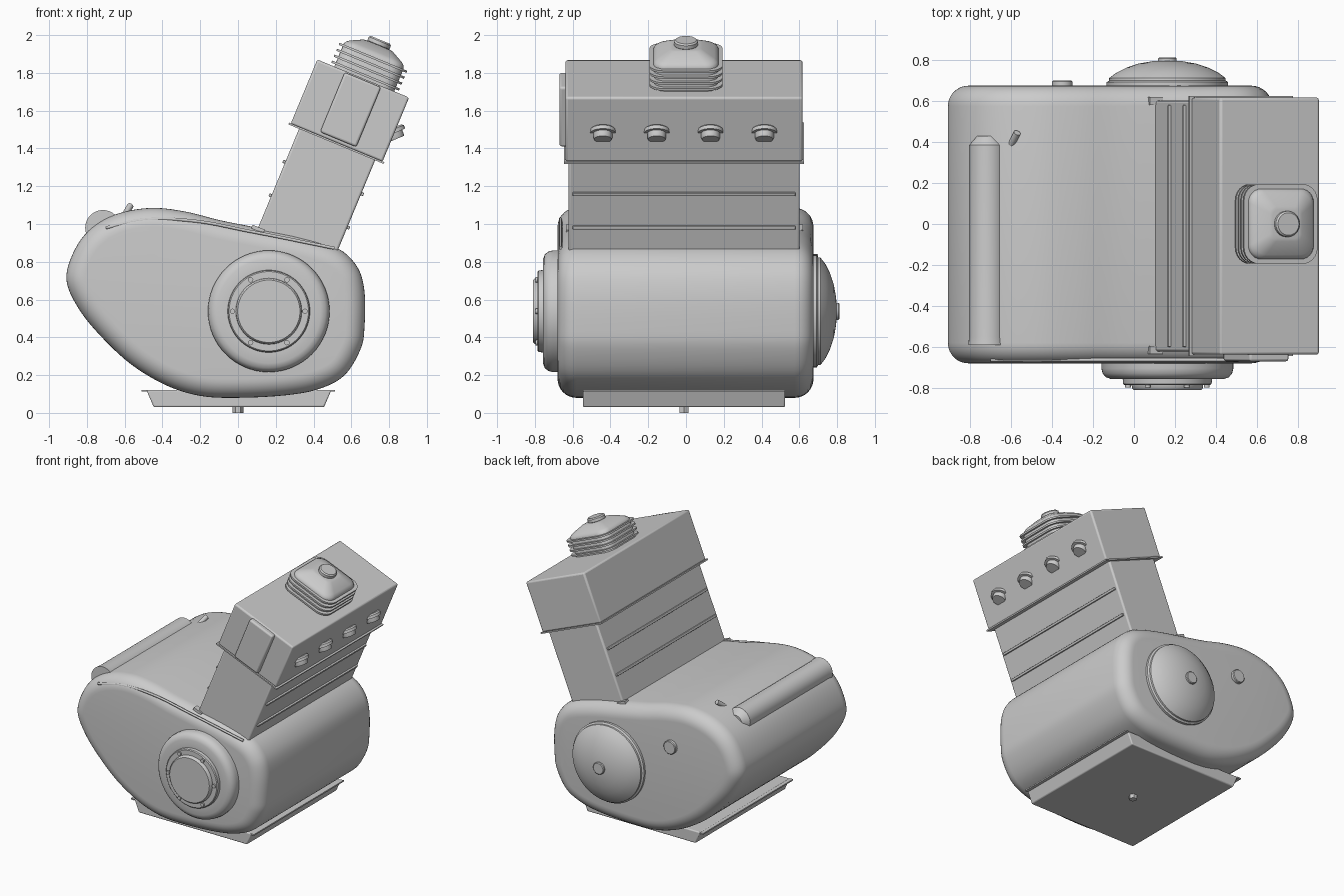
import bpy, bmesh, math
from math import sin, cos, pi
from mathutils import Matrix, Vector

cube = bpy.data.objects.get("Cube")
if cube:
    bpy.data.objects.remove(cube, do_unlink=True)

grey = bpy.data.materials.new("cast_grey")
grey.use_nodes = True
grey.diffuse_color = (0.6, 0.6, 0.6, 1)
grey.node_tree.nodes["Principled BSDF"].inputs["Base Color"].default_value = (0.6, 0.6, 0.6, 1)

TILT = Matrix.Rotation(math.radians(22.5), 4, 'Y')   # frame of the leaning cylinder bank
FRONT = Matrix.Rotation(pi / 2, 4, 'X')              # local z points to -y
BACK = Matrix.Rotation(-pi / 2, 4, 'X')              # local z points to +y
parts = []


def finish(name, bm, matrix=None, bevel=0):
    bmesh.ops.recalc_face_normals(bm, faces=bm.faces)
    mesh = bpy.data.meshes.new(name)
    bm.to_mesh(mesh)
    bm.free()
    if matrix:
        mesh.transform(matrix)
    mesh.materials.append(grey)
    ob = bpy.data.objects.new(name, mesh)
    bpy.context.collection.objects.link(ob)
    if bevel:
        mod = ob.modifiers.new("bevel", 'BEVEL')
        mod.width, mod.segments = bevel, 3
    parts.append(ob)
    return ob


def loft(name, rings, matrix=None):
    """Skin closed rings of points and cap both ends."""
    bm = bmesh.new()
    loops = [[bm.verts.new(p) for p in ring] for ring in rings]
    n = len(loops[0])
    for a, b in zip(loops, loops[1:]):
        for i in range(n):
            j = (i + 1) % n
            bm.faces.new((a[i], a[j], b[j], b[i]))
    bm.faces.new(loops[0])
    bm.faces.new(loops[-1])
    return finish(name, bm, matrix)


def box(name, x, y, z, matrix=None, bevel=0):
    bm = bmesh.new()
    bmesh.ops.create_cube(bm, size=1)
    for v in bm.verts:
        v.co = [lo + (c + 0.5) * (hi - lo) for c, (lo, hi) in zip(v.co, (x, y, z))]
    return finish(name, bm, matrix, bevel)


def turned(name, profile, place, sides=48):
    """Solid of revolution from (radius, height) pairs."""
    rings = [[(r * cos(2 * pi * i / sides), r * sin(2 * pi * i / sides), h)
              for i in range(sides)] for r, h in profile]
    return loft(name, rings, place)


def rounded_square(half, z, cx):
    pts = []
    r = half * 0.4
    for k, (sx, sy) in enumerate(((1, 1), (-1, 1), (-1, -1), (1, -1))):
        for s in range(7):
            a = (k + s / 6) * pi / 2
            pts.append((cx + sx * (half - r) + r * cos(a), sy * (half - r) + r * sin(a), z))
    return pts


def closed_curve(pts, steps):
    out = []
    n = len(pts)
    for i in range(n):
        p0, p1, p2, p3 = (Vector(pts[(i + k) % n]) for k in (-1, 0, 1, 2))
        for s in range(steps):
            t = s / steps
            out.append(0.5 * (2 * p1 + (p2 - p0) * t + (2 * p0 - 5 * p1 + 4 * p2 - p3) * t ** 2
                              + (3 * p1 - p0 - 3 * p2 + p3) * t ** 3))
    return out


# Crankcase: egg-shaped outline with rounded front and back rims
outline = closed_curve([
    (0.67, 0.46), (0.65, 0.34), (0.565, 0.2), (0.43, 0.127), (0.25, 0.093), (0, 0.08),
    (-0.2, 0.09), (-0.385, 0.148), (-0.57, 0.26), (-0.73, 0.41), (-0.845, 0.554),
    (-0.908, 0.7), (-0.876, 0.84), (-0.79, 0.966), (-0.65, 1.05), (-0.464, 1.085),
    (-0.28, 1.066), (-0.095, 1.02), (0.105, 0.98), (0.33, 0.935), (0.53, 0.87),
    (0.633, 0.77), (0.67, 0.64)], 5)
inward = []
for i, p in enumerate(outline):
    d = (outline[(i + 1) % len(outline)] - outline[i - 1]).normalized()
    inward.append(Vector((d.y, -d.x)))
if inward[0].x > 0:
    inward = [-v for v in inward]
RIM = 0.1
rings = []
for end, sign in ((-0.68, 1), (0.675, -1)):
    half = []
    for k in range(9):
        a = k / 8 * pi / 2
        inset, y = RIM * (1 - sin(a)), end + sign * RIM * (1 - cos(a))
        half.append([(p.x + n.x * inset, y, p.y + n.y * inset) for p, n in zip(outline, inward)])
    rings += half if sign > 0 else half[::-1]
loft("crankcase", rings)

# Seam bead along the front shoulder
curve = bpy.data.curves.new("shoulder_seam", 'CURVE')
curve.dimensions = '3D'
curve.bevel_depth = 0.009
curve.bevel_resolution = 1
spline = curve.splines.new('BEZIER')
path = [(-0.7, 0.98), (-0.5, 1.022), (-0.25, 1.018), (0.06, 0.962), (0.51, 0.872)]
spline.bezier_points.add(len(path) - 1)
for bp, (x, z) in zip(spline.bezier_points, path):
    bp.co = (x, -0.664, z)
    bp.handle_left_type = bp.handle_right_type = 'AUTO'
curve.materials.append(grey)
bpy.context.collection.objects.link(bpy.data.objects.new("shoulder_seam", curve))

# Front clutch cover with bolt circle
hub = Vector((0.163, 0, 0.538))
front = Matrix.Translation(hub) @ FRONT
turned("clutch_cover", [(0.322, 0.64), (0.322, 0.705), (0.316, 0.73), (0.3, 0.748), (0.275, 0.757),
                        (0.218, 0.757), (0.216, 0.78), (0.21, 0.786), (0.175, 0.786),
                        (0.172, 0.803), (0.165, 0.81)], front, 64)
for i in range(6):
    a = i * pi / 3
    spot = Matrix.Translation(hub + Vector((0.192 * cos(a), 0, 0.192 * sin(a))))
    turned(f"cover_bolt_{i + 1}", [(0.014, 0.77), (0.014, 0.797)], spot @ FRONT, 12)

# Back dome, its centre knob and the small plug beside it
back = Matrix.Translation(hub) @ BACK
turned("rear_dome", [(0.297, 0.64), (0.297, 0.692), (0.285, 0.7), (0.284, 0.712), (0.25, 0.738),
                     (0.2, 0.763), (0.14, 0.783), (0.07, 0.795), (0.02, 0.798)], back, 64)
turned("rear_knob", [(0.045, 0.77), (0.045, 0.808), (0.04, 0.813)], back, 24)
turned("rear_plug", [(0.05, 0.66), (0.05, 0.695), (0.045, 0.7)],
       Matrix.Translation((-0.35, 0, 0.79)) @ BACK, 24)

# Breather tube and pin on the upper left shoulder
turned("breather_tube", [(0.094, -0.59), (0.09, -0.55), (0.09, 0.385), (0.05, 0.43)],
       Matrix.Translation((-0.715, 0, 0.98)) @ BACK, 32)
lean = Vector((0.03, 0.06, 0.05)).to_track_quat('Z', 'Y').to_matrix().to_4x4()
turned("shoulder_pin", [(0.017, -0.03), (0.017, 0.07)],
       Matrix.Translation((-0.595, 0.395, 1.055)) @ lean, 16)

# Leaning cylinder bank with ribs, foot tabs and head
box("cylinder_block", (-0.277, 0.159), (-0.622, 0.602), (0.8, 1.53), TILT, 0.012)
for level, v in (("lower", 1.13), ("upper", 1.322)):
    for side, u in (("left", 0.159), ("right", -0.277)):
        box(f"{level}_{side}_rib", (u - 0.013, u + 0.013), (-0.6, 0.58),
            (v - 0.009, v + 0.009), TILT, 0.004)
for side, y in (("front", -0.615), ("back", 0.6)):
    box(f"{side}_foot_tab", (-0.31, -0.24), (y - 0.02, y + 0.02), (0.93, 0.95), TILT)
box("cylinder_head", (-0.328, 0.198), (-0.638, 0.617), (1.52, 1.889), TILT, 0.012)
box("head_gasket_lip", (-0.338, 0.208), (-0.645, 0.624), (1.513, 1.523), TILT)
box("head_side_plate", (-0.168, 0.04), (-0.67, -0.62), (1.54, 1.882), TILT, 0.012)

# Hooded ports on the outer head face
for i in range(4):
    place = Matrix.Translation((0.818, -0.44 + 0.285 * i, 1.49)) @ Matrix.Rotation(-0.4, 4, 'Y')
    turned(f"port_{i + 1}", [(0.046, -0.045), (0.05, -0.035), (0.05, 0.01)], place, 24)
    turned(f"port_hood_{i + 1}", [(0.068, -0.012), (0.068, 0.008), (0.058, 0.016)], place, 24)

# Finned filler housing on top of the head
U = -0.059
loft("filler_housing", [rounded_square(h, v, U) for h, v in (
    (0.172, 1.87), (0.172, 2.02), (0.165, 2.035), (0.15, 2.047), (0.085, 2.08), (0.07, 2.083))], TILT)
for i in range(4):
    v = 1.908 + 0.034 * i
    loft(f"filler_fin_{i + 1}", [rounded_square(0.194, v + d, U) for d in (-0.006, 0.006)], TILT)
turned("filler_cap", [(0.05, 2.07), (0.063, 2.085), (0.063, 2.105), (0.055, 2.113)],
       TILT @ Matrix.Translation((U, 0, 0)), 32)

# Oil pan with end lips and drain plug
pan = box("oil_pan", (-0.485, 0.495), (-0.545, 0.525), (0.03, 0.122), None, 0.008)
for vert in pan.data.vertices:
    if vert.co.z < 0.05:
        vert.co.x *= 0.92
for side, x in (("right", -0.497), ("left", 0.5)):
    box(f"{side}_pan_lip", (x - 0.014, x + 0.014), (-0.545, 0.525), (0.112, 0.122))
turned("drain_plug", [(0.028, 0), (0.028, 0.05)], Matrix.Translation((0, -0.01, 0)), 6)

# Smooth shading that keeps hard edges
bpy.ops.object.select_all(action='DESELECT')
for ob in parts:
    ob.select_set(True)
bpy.context.view_layer.objects.active = parts[0]
bpy.ops.object.shade_smooth_by_angle(angle=math.radians(35))
